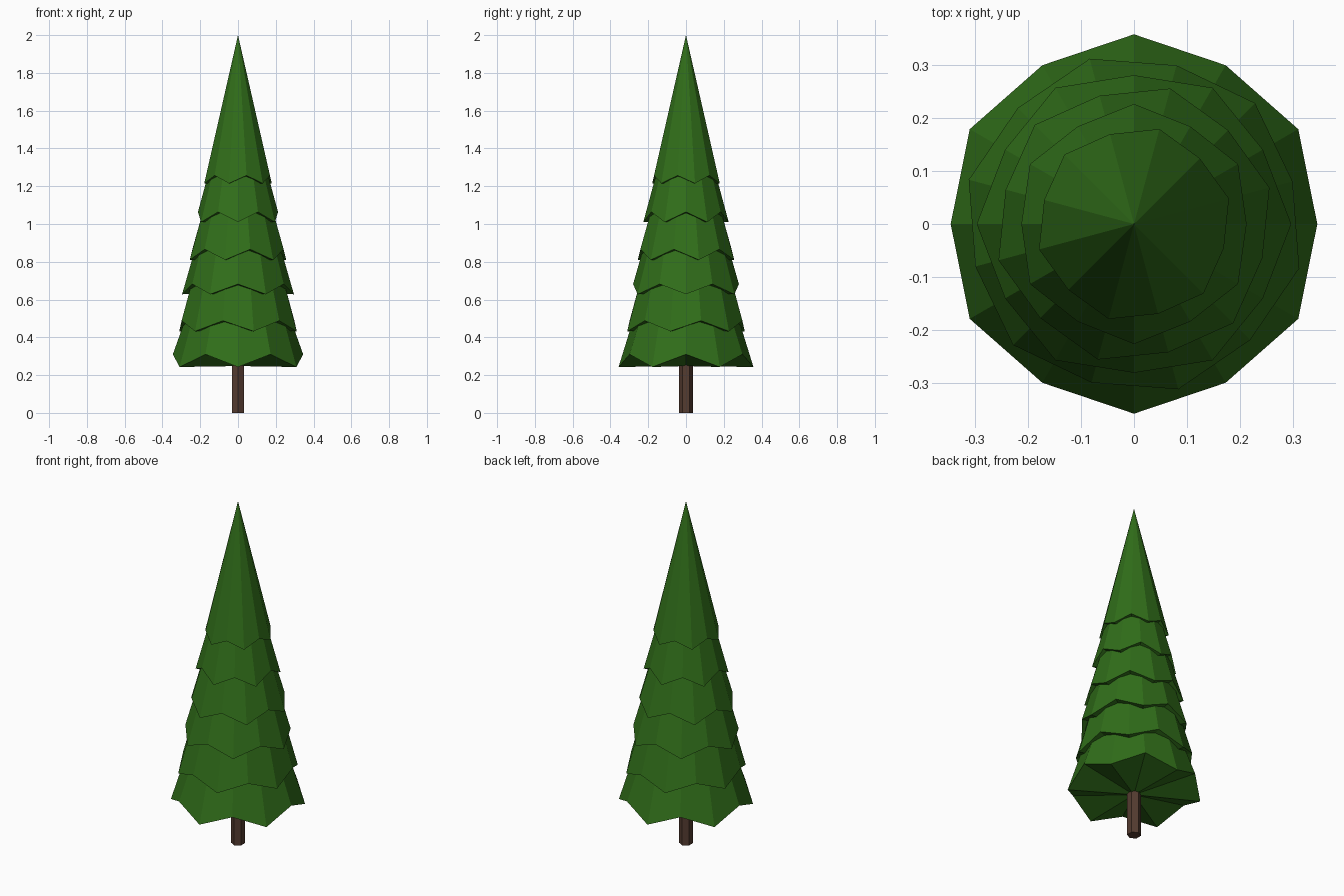
import bpy, bmesh
from math import cos, sin, radians

if "Cube" in bpy.data.objects:
    bpy.data.objects.remove(bpy.data.objects["Cube"])


def material(name, rgb):
    m = bpy.data.materials.new(name)
    m.diffuse_color = (*rgb, 1)
    m.use_nodes = True
    m.node_tree.nodes["Principled BSDF"].inputs["Base Color"].default_value = m.diffuse_color
    return m


def make_object(name, bm, mat):
    bmesh.ops.recalc_face_normals(bm, faces=bm.faces)
    mesh = bpy.data.meshes.new(name)
    bm.to_mesh(mesh)
    bm.free()
    mesh.materials.append(mat)
    obj = bpy.data.objects.new(name, mesh)
    bpy.context.collection.objects.link(obj)


def point(bm, r, deg, z):
    return bm.verts.new((r * cos(radians(deg)), r * sin(radians(deg)), z))


green = material("needles", (0.03, 0.155, 0.01))
brown = material("bark", (0.09, 0.045, 0.03))
SIDES = 12

# Tiers: angle of a low tip, low radius, low z, high radius, high z
tiers = [
    (-90, 0.357, 0.243, 0.345, 0.31),
    (-75, 0.322, 0.432, 0.309, 0.488),
    (-60, 0.296, 0.628, 0.28, 0.682),
    (-45, 0.264, 0.81, 0.25, 0.866),
    (-30, 0.226, 1.01, 0.212, 1.064),
    (-45, 0.185, 1.215, 0.175, 1.257),
]

for i, (start, r_low, z_low, r_high, z_high) in enumerate(tiers):
    bm = bmesh.new()
    # Zigzag hem with tips alternately low and high
    hem = [point(bm, (r_low, r_high)[k % 2], start + 30 * k, (z_low, z_high)[k % 2])
           for k in range(SIDES)]
    base = bm.verts.new((0, 0, z_low + 0.005))
    if i + 1 < len(tiers):
        # Sloped skirt tucked under the next tier
        nxt = tiers[i + 1]
        top = [point(bm, 0.91 * nxt[3], start + 30 * k, nxt[4]) for k in range(SIDES)]
        bm.faces.new(top)
    else:
        tip = bm.verts.new((0, 0, 2.0))
    for k in range(SIDES):
        n = (k + 1) % SIDES
        bm.faces.new((hem[n], hem[k], base))
        if i + 1 < len(tiers):
            bm.faces.new((hem[k], hem[n], top[n], top[k]))
        else:
            bm.faces.new((hem[k], hem[n], tip))
    make_object(f"foliage_tier_{i + 1}", bm, green)

# Hexagonal trunk
bm = bmesh.new()
rings = [[point(bm, 0.037, 30 + 60 * k, z) for k in range(6)] for z in (0, 0.3)]
for ring in rings:
    bm.faces.new(ring)
for k in range(6):
    n = (k + 1) % 6
    bm.faces.new((rings[0][k], rings[0][n], rings[1][n], rings[1][k]))
make_object("trunk", bm, brown)
